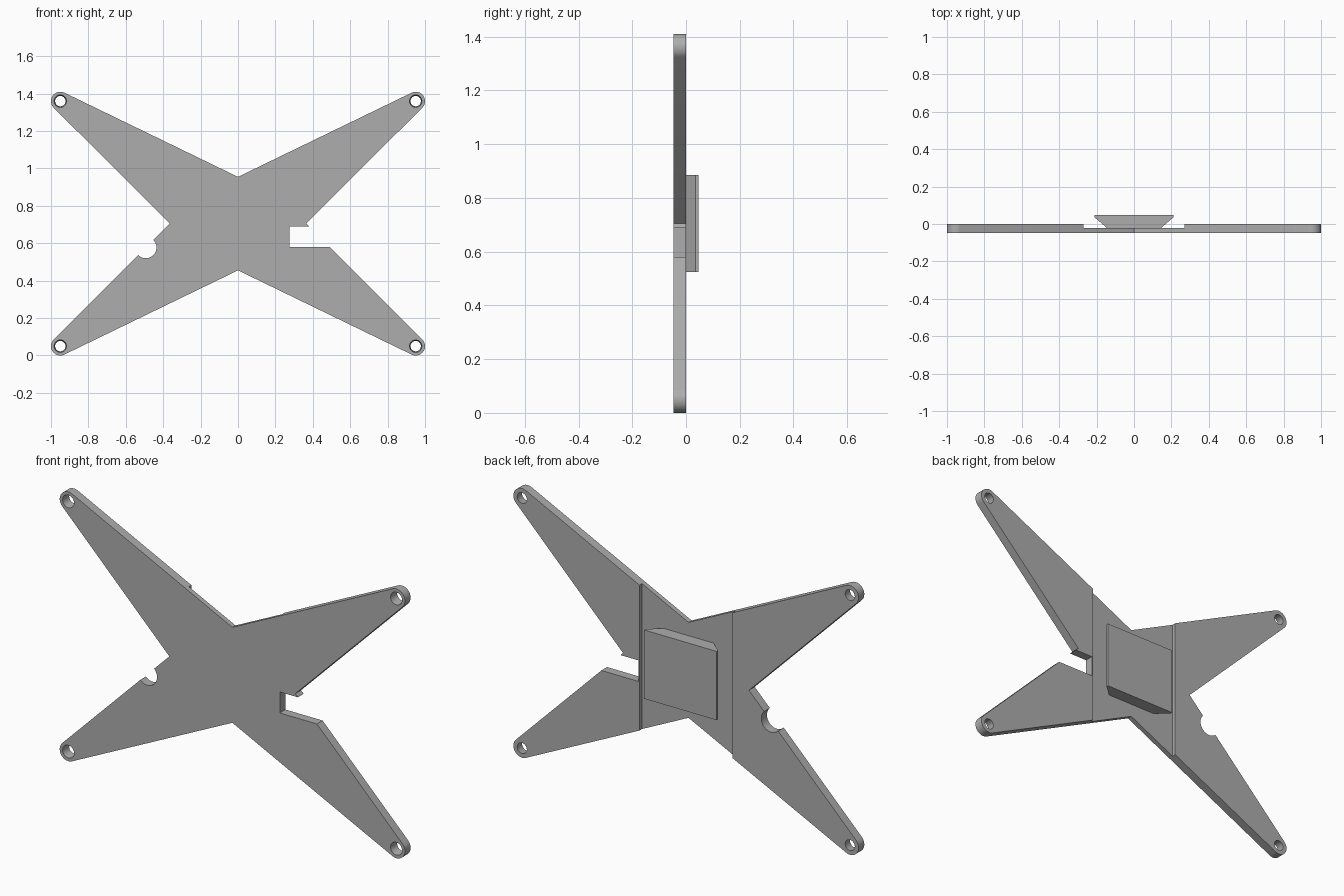
import bpy, bmesh, math
from mathutils import Matrix, Vector

old = bpy.data.objects.get("Cube")
if old:
    bpy.data.objects.remove(old, do_unlink=True)

FRONT, BACK, FLOOR = -0.047, 0.0, -0.021   # plate faces and channel floor
MID = 0.705                                # centre height
HOLE_X, HOLE_Z = 0.95, 0.655               # hole offsets from the centre

grey = bpy.data.materials.new("grey plastic")
grey.use_nodes = True
colour = (0.42, 0.42, 0.42, 1)
grey.diffuse_color = colour
grey.node_tree.nodes["Principled BSDF"].inputs["Base Color"].default_value = colour


def finish(name, bm):
    bmesh.ops.recalc_face_normals(bm, faces=bm.faces[:])
    mesh = bpy.data.meshes.new(name)
    bm.to_mesh(mesh)
    bm.free()
    mesh.materials.append(grey)
    obj = bpy.data.objects.new(name, mesh)
    bpy.context.collection.objects.link(obj)
    return obj


def prism(name, points, shift):
    """Extrude a closed outline of 3D points along a vector."""
    bm = bmesh.new()
    face = bm.faces.new([bm.verts.new(p) for p in points])
    new = bmesh.ops.extrude_face_region(bm, geom=[face])["geom"]
    bmesh.ops.translate(bm, vec=shift,
                        verts=[v for v in new if isinstance(v, bmesh.types.BMVert)])
    return finish(name, bm)


def box(name, x, y, z):
    pts = [(x[0], y[0], z[0]), (x[1], y[0], z[0]), (x[1], y[0], z[1]), (x[0], y[0], z[1])]
    return prism(name, pts, (0, y[1] - y[0], 0))


def drill(name, x, z, r_front, r_back):
    """Round cutter along y, slightly longer than the plate is thick."""
    bm = bmesh.new()
    place = Matrix.Translation((x, (FRONT + BACK) / 2, z)) @ Matrix.Rotation(-math.pi / 2, 4, 'X')
    bmesh.ops.create_cone(bm, cap_ends=True, segments=40, radius1=r_front,
                          radius2=r_back, depth=0.06, matrix=place)
    return finish(name, bm)


def cut(target, cutter):
    mod = target.modifiers.new("cut", 'BOOLEAN')
    mod.operation = 'DIFFERENCE'
    mod.solver = 'EXACT'
    mod.object = cutter
    bpy.context.view_layer.objects.active = target
    bpy.ops.object.modifier_apply(modifier=mod.name)
    bpy.data.objects.remove(cutter, do_unlink=True)


# Cross-shaped plate: one quarter outline mirrored into all four arms
quarter = [(0.365, 0.0)]
for i in range(17):
    a = math.radians(-45 + 160.8 * i / 16)
    quarter.append((HOLE_X + 0.05 * math.cos(a), HOLE_Z + 0.05 * math.sin(a)))
quarter.append((0.0, 0.25))
right_half = quarter[:-1]
outline = (quarter
           + [(-x, z) for x, z in reversed(right_half)]
           + [(-x, -z) for x, z in right_half[1:]]
           + [(x, -z) for x, z in reversed(quarter[1:])])
plate = prism("cross_plate", [(x, FRONT, MID + z) for x, z in outline], (0, BACK - FRONT, 0))

# Screw holes at the arm tips
for sx in (-1, 1):
    for sz in (-1, 1):
        cut(plate, drill("hole_cutter", sx * HOLE_X, MID + sz * HOLE_Z, 0.034, 0.027))

# Square slot, round notch and the shallow channel behind
cut(plate, box("slot_cutter", (0.275, 0.7), (-0.1, 0.1), (0.58, 0.69)))
cut(plate, drill("notch_cutter", -0.493, 0.577, 0.057, 0.057))
cut(plate, box("channel_cutter", (-0.27, 0.27), (FLOOR, 0.1), (0.2, 1.2)))

# Dovetail mounting block standing in the channel
half = [(0.145, FLOOR), (0.21, 0.035), (0.21, 0.047)]
profile = half + [(-x, y) for x, y in reversed(half)]
block = prism("dovetail_block", [(x, y, 0.525) for x, y in profile], (0, 0, 0.36))

# Smooth rounded tips and holes, keep all other edges sharp
bpy.ops.object.select_all(action='DESELECT')
for obj in (plate, block):
    obj.select_set(True)
bpy.context.view_layer.objects.active = plate
bpy.ops.object.shade_smooth_by_angle(angle=math.radians(20))
